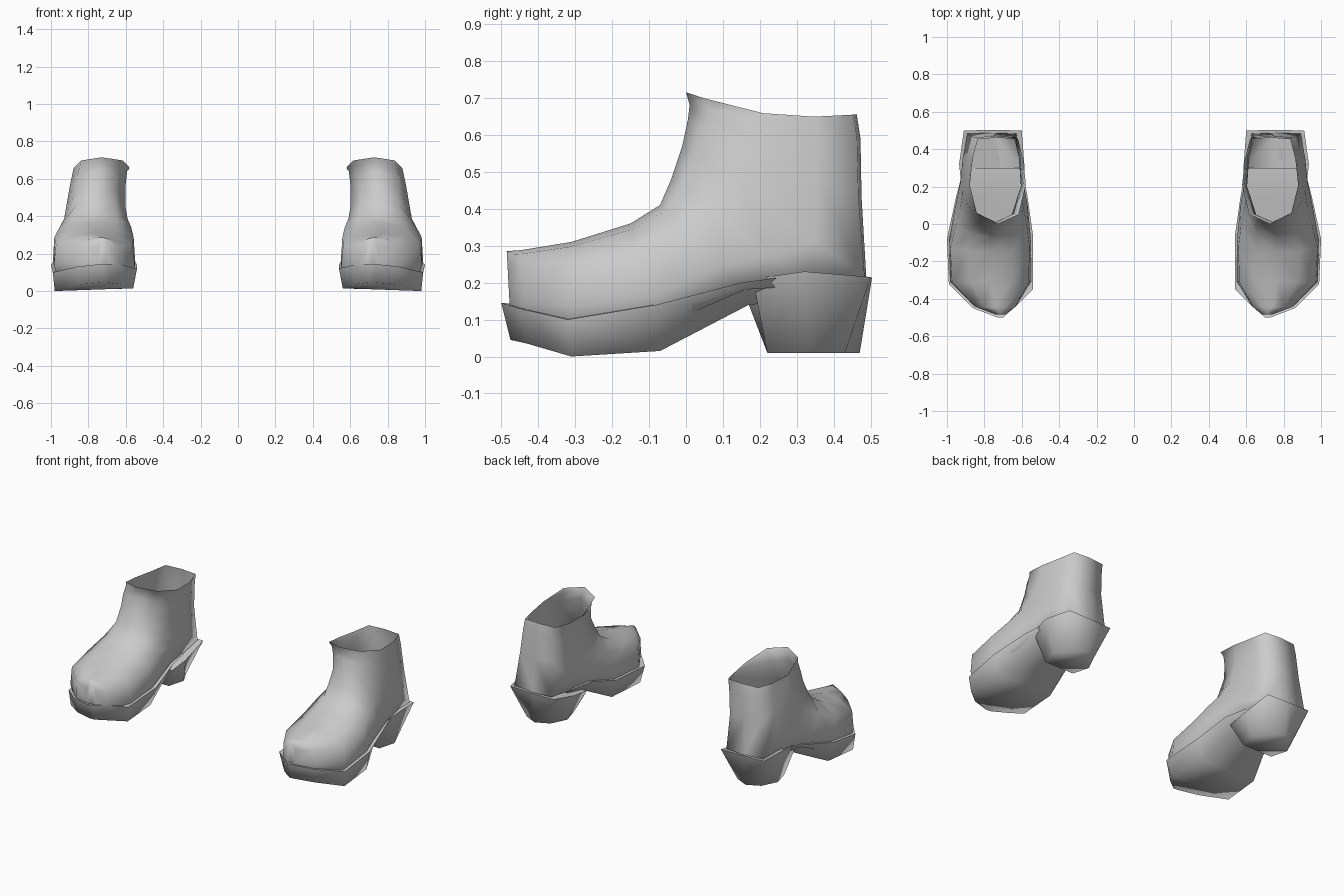
import bpy, bmesh, math

cube = bpy.data.objects.get("Cube")
if cube:
    bpy.data.objects.remove(cube)

GREY = (0.6, 0.6, 0.6, 1.0)
leather = bpy.data.materials.new("grey leather")
leather.use_nodes = True
leather.diffuse_color = GREY
leather.node_tree.nodes["Principled BSDF"].inputs["Base Color"].default_value = GREY


def loft(name, rings, side, cap_end=True):
    """Skin closed rings of points; side = 1 for the left boot, -1 for the right."""
    bm = bmesh.new()
    loops = [[bm.verts.new((side * x, y, z)) for x, y, z in ring] for ring in rings]
    for a, b in zip(loops, loops[1:]):
        n = len(a)
        for i in range(n):
            j = (i + 1) % n
            bm.faces.new((a[i], a[j], b[j], b[i]))
    bm.faces.new(loops[0])
    if cap_end:
        bm.faces.new(loops[-1])
    bmesh.ops.recalc_face_normals(bm, faces=bm.faces)
    mesh = bpy.data.meshes.new(name)
    bm.to_mesh(mesh)
    bm.free()
    mesh.materials.append(leather)
    obj = bpy.data.objects.new(name, mesh)
    bpy.context.collection.objects.link(obj)
    bpy.ops.object.select_all(action="DESELECT")
    obj.select_set(True)
    bpy.context.view_layer.objects.active = obj
    # Only the flared rims stay sharp
    bpy.ops.object.shade_smooth_by_angle(angle=math.radians(86))
    return obj


# Half outlines of the cross-sections: (across, from sole or back to instep or front)
FOOT = [(0, 0), (0.88, 0.0), (1.0, 0.3), (0.95, 0.76), (0.5, 0.95), (0, 1)]
SHAFT = [(0, 0), (0.72, 0.02), (0.9, 0.25), (1.0, 0.55), (0.74, 0.89), (0, 1)]

# Upper stations: instep y, z; underside y, z; centre x, half width, shaft blend
STATIONS = [
    (-0.485, 0.285, -0.475, 0.10, 0.715, 0.03, 0),
    (-0.445, 0.288, -0.435, 0.08, 0.742, 0.112, 0),
    (-0.31, 0.31, -0.31, 0.06, 0.768, 0.216, 0),
    (-0.15, 0.36, -0.07, 0.08, 0.77, 0.222, 0.1),
    (-0.07, 0.41, 0.16, 0.18, 0.762, 0.198, 0.2),
    (-0.04, 0.48, 0.33, 0.19, 0.76, 0.175, 0.4),
    (-0.01, 0.57, 0.488, 0.21, 0.76, 0.163, 0.45),
    (0.005, 0.64, 0.475, 0.43, 0.752, 0.15, 0.9),
    (0.01, 0.68, 0.472, 0.59, 0.738, 0.145, 1),
    (0.0, 0.715, 0.462, 0.655, 0.728, 0.15, 1),
]


def upper_rings():
    rings = []
    for k, (yt, zt, yb, zb, cx, hw, t) in enumerate(STATIONS):
        half = []
        for (u0, v0), (u1, v1) in zip(FOOT, SHAFT):
            u, v = u0 + (u1 - u0) * t, v0 + (v1 - v0) * t
            # The collar dips at the sides
            dip = 0.03 * math.sin(math.pi * v) if k == len(STATIONS) - 1 else 0
            half.append((u * hw, yb + (yt - yb) * v, zb + (zt - zb) * v - dip))
        ring = [(cx + x, y, z) for x, y, z in half]
        ring += [(cx - x, y, z) for x, y, z in half[-2:0:-1]]
        rings.append(ring)
    return rings


# Sole stations: outer rim, outer bottom, inner bottom, inner rim
SOLE = [
    [(0.73, -0.50, 0.145), (0.73, -0.475, 0.045), (0.70, -0.475, 0.045), (0.70, -0.50, 0.145)],
    [(0.86, -0.45, 0.13), (0.85, -0.43, 0.035), (0.62, -0.41, 0.035), (0.62, -0.43, 0.14)],
    [(0.99, -0.32, 0.10), (0.98, -0.31, 0.0), (0.56, -0.33, 0.015), (0.54, -0.35, 0.12)],
    [(1.0, -0.08, 0.14), (0.97, -0.07, 0.015), (0.58, -0.07, 0.015), (0.54, -0.06, 0.14)],
    [(0.95, 0.15, 0.20), (0.88, 0.17, 0.14), (0.63, 0.17, 0.14), (0.57, 0.15, 0.20)],
    [(0.91, 0.30, 0.22), (0.85, 0.30, 0.15), (0.66, 0.30, 0.15), (0.60, 0.30, 0.20)],
]

# Heel block: flared rim above a smaller rounded tread
HEEL = [
    [(0.60, 0.50, 0.21), (0.755, 0.503, 0.212), (0.91, 0.50, 0.215), (0.935, 0.32, 0.23),
     (0.92, 0.18, 0.21), (0.755, 0.17, 0.14), (0.59, 0.17, 0.145), (0.585, 0.30, 0.165)],
    [(0.67, 0.43, 0.01), (0.755, 0.47, 0.01), (0.84, 0.43, 0.01), (0.89, 0.33, 0.01),
     (0.86, 0.22, 0.01), (0.755, 0.22, 0.01), (0.65, 0.22, 0.01), (0.62, 0.33, 0.01)],
]

for label, side in (("left", 1), ("right", -1)):
    loft(label + "_boot_upper", upper_rings(), side, cap_end=False)
    loft(label + "_sole", SOLE, side)
    loft(label + "_heel", HEEL, side)
